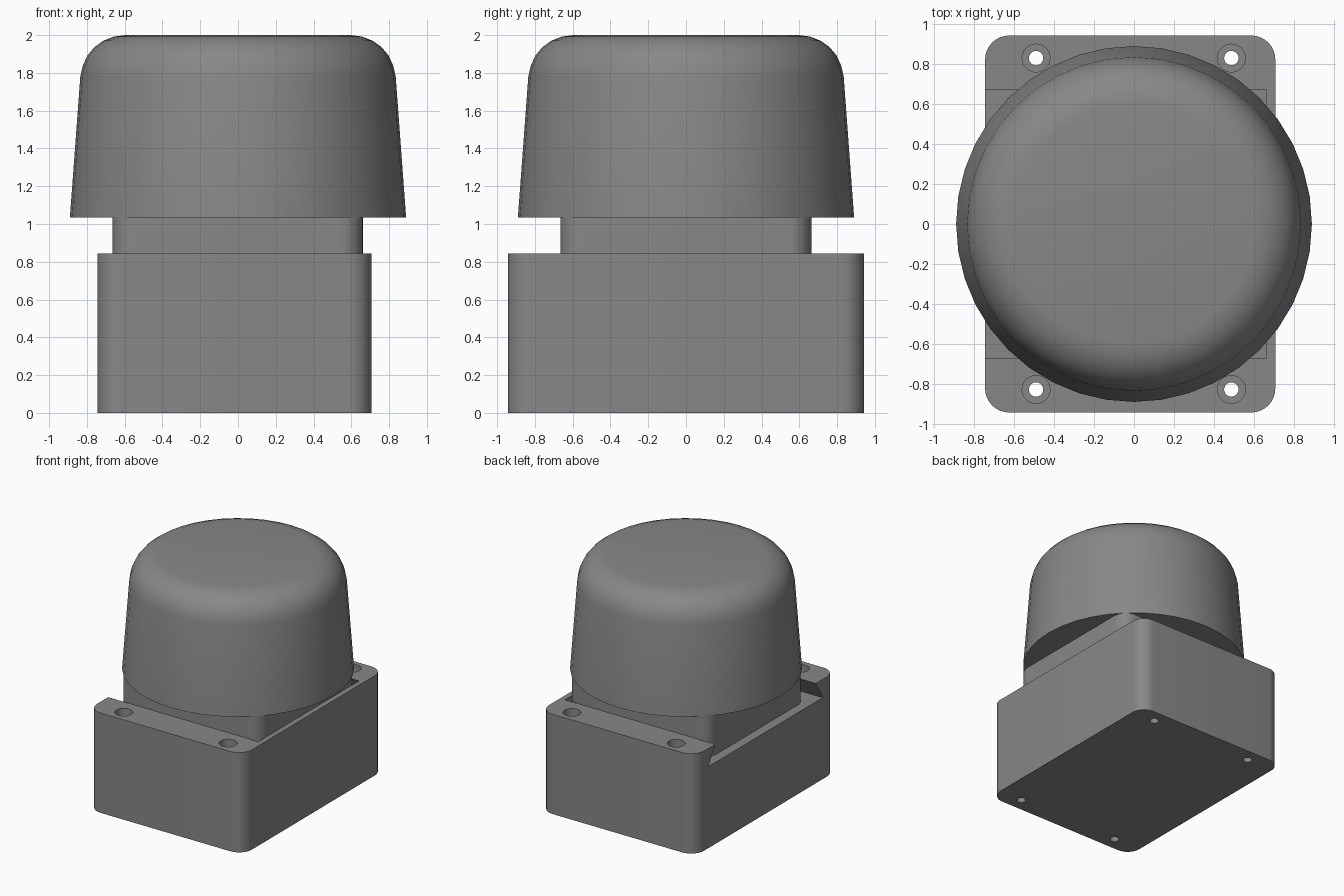
import bpy
from math import cos, sin, pi, radians

if "Cube" in bpy.data.objects:
    bpy.data.objects.remove(bpy.data.objects["Cube"])


def add_mesh(name, verts, faces):
    mesh = bpy.data.meshes.new(name)
    mesh.from_pydata(verts, [], faces)
    obj = bpy.data.objects.new(name, mesh)
    bpy.context.collection.objects.link(obj)
    return obj


def prism(name, ring, to_3d, a, b):
    """Extrude a closed counter-clockwise 2D ring between levels a and b."""
    n = len(ring)
    verts = [to_3d(p, a) for p in ring] + [to_3d(p, b) for p in ring]
    faces = [tuple(reversed(range(n))), tuple(range(n, 2 * n))]
    faces += [(i, (i + 1) % n, n + (i + 1) % n, n + i) for i in range(n)]
    return add_mesh(name, verts, faces)


def up(p, h):
    return (p[0], p[1], h)


def along_x(p, h):
    return (h, p[0], p[1])


def rounded_rect(x0, x1, y0, y1, r, steps=8):
    corners = [(x1 - r, y1 - r), (x0 + r, y1 - r), (x0 + r, y0 + r), (x1 - r, y0 + r)]
    return [(cx + r * cos((q + k / steps) * pi / 2), cy + r * sin((q + k / steps) * pi / 2))
            for q, (cx, cy) in enumerate(corners) for k in range(steps + 1)]


def circle(cx, cy, r, n=24):
    return [(cx + r * cos(2 * pi * i / n), cy + r * sin(2 * pi * i / n)) for i in range(n)]


def cut(target, cutter):
    mod = target.modifiers.new("cut", 'BOOLEAN')
    mod.operation = 'DIFFERENCE'
    mod.solver = 'EXACT'
    mod.object = cutter
    select(target)
    bpy.ops.object.modifier_apply(modifier=mod.name)
    bpy.data.objects.remove(cutter, do_unlink=True)


def select(obj):
    bpy.ops.object.select_all(action='DESELECT')
    obj.select_set(True)
    bpy.context.view_layer.objects.active = obj


# Base block
BASE_TOP, SLOT_Z = 0.845, 0.69
base = prism("base_block", rounded_rect(-0.745, 0.707, -0.943, 0.943, 0.12), up, 0, BASE_TOP)

# Dovetail slot, open on the left side and closed on the right
slot = [(-0.765, SLOT_Z), (0.765, SLOT_Z), (0.673, BASE_TOP), (0.673, 0.95), (-0.673, 0.95), (-0.673, BASE_TOP)]
cut(base, prism("slot_cutter", slot, along_x, -0.9, 0.662))

# Counterbored screw holes in the four corners
for x in (-0.49, 0.487):
    for y in (-0.828, 0.83):
        cut(base, prism("bore_cutter", circle(x, y, 0.07), up, 0.4, 1.0))
        cut(base, prism("hole_cutter", circle(x, y, 0.036), up, -0.1, 0.6))

# Square neck standing on the slot floor
neck = prism("neck", rounded_rect(-0.665, 0.661, -0.665, 0.665, 0.12), up, SLOT_Z - 0.01, 1.04)

# Tapered dome button, a lathed profile with a rounded top edge
profile = [(0.89, 1.035), (0.835, 1.78)]
profile += [(0.595 + 0.235 * cos(a), 1.78 + 0.22 * sin(a)) for a in (radians(15 * k) for k in range(1, 7))]
N, M = 40, len(profile)
verts = [(r * cos(2 * pi * i / N), r * sin(2 * pi * i / N), z) for r, z in profile for i in range(N)]
faces = [(j * N + i, j * N + (i + 1) % N, (j + 1) * N + (i + 1) % N, (j + 1) * N + i)
         for j in range(M - 1) for i in range(N)]
faces += [tuple(reversed(range(N))), tuple(range((M - 1) * N, M * N))]
dome = add_mesh("dome_button", verts, faces)

# Dark grey plastic
dark = bpy.data.materials.new("dark_grey")
dark.diffuse_color = (0.245, 0.245, 0.245, 1)
dark.use_nodes = True
dark.node_tree.nodes["Principled BSDF"].inputs["Base Color"].default_value = dark.diffuse_color

for part in (base, neck, dome):
    part.data.materials.clear()
    part.data.materials.append(dark)
    select(part)
    bpy.ops.object.shade_smooth_by_angle(angle=radians(30))
